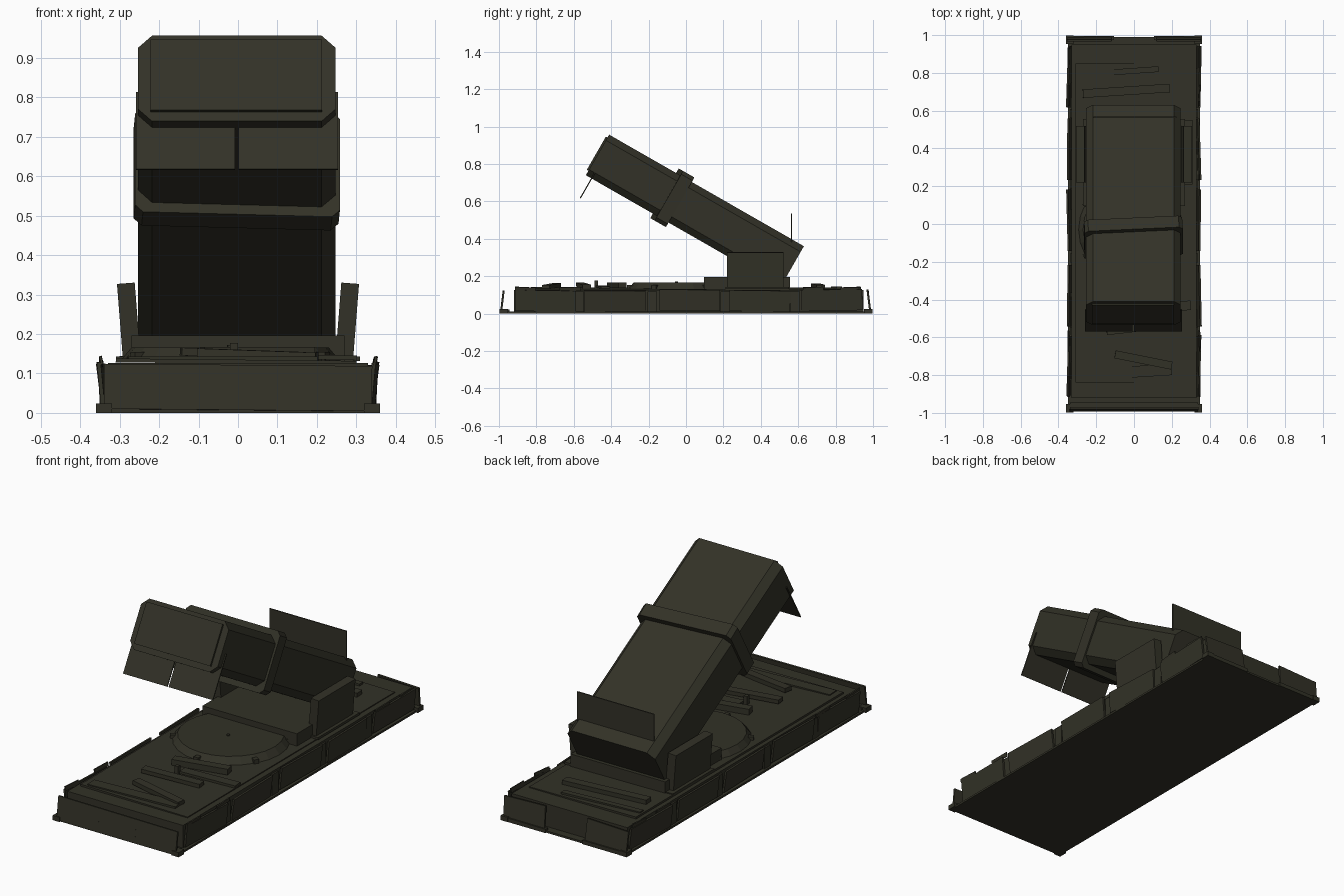
import bpy, bmesh, math, random
from mathutils import Matrix, Vector

random.seed(4)
if bpy.data.objects.get("Cube"):
    bpy.data.objects.remove(bpy.data.objects["Cube"])

olive = bpy.data.materials.new("dark_olive")
olive.use_nodes = True
olive.diffuse_color = (0.032, 0.031, 0.020, 1)
olive.node_tree.nodes["Principled BSDF"].inputs["Base Color"].default_value = olive.diffuse_color


def finish(name, bm, matrix=None):
    if matrix:
        bm.transform(matrix)
    bmesh.ops.recalc_face_normals(bm, faces=bm.faces)
    mesh = bpy.data.meshes.new(name)
    bm.to_mesh(mesh)
    bm.free()
    mesh.materials.append(olive)
    obj = bpy.data.objects.new(name, mesh)
    bpy.context.collection.objects.link(obj)
    return obj


def box(name, center, size, rot=(0, 0, 0), parent=None):
    """Box by centre, size and rotation in degrees."""
    bm = bmesh.new()
    bmesh.ops.create_cube(bm, size=1)
    m = Matrix.Translation(center)
    for angle, axis in zip(reversed(rot), "ZYX"):
        m = m @ Matrix.Rotation(math.radians(angle), 4, axis)
    m = m @ Matrix.Diagonal((*size, 1))
    return finish(name, bm, parent @ m if parent else m)


def chamfered(name, size, cut, matrix):
    """Long box with its four lengthwise edges cut."""
    bm = bmesh.new()
    bmesh.ops.create_cube(bm, size=1)
    bmesh.ops.scale(bm, vec=size, verts=bm.verts)
    edges = [e for e in bm.edges
             if abs((e.verts[0].co - e.verts[1].co).normalized().y) > 0.9]
    bmesh.ops.bevel(bm, geom=edges, offset=cut, segments=1, affect='EDGES')
    return finish(name, bm, matrix)


def cone(name, center, r1, r2, height, sides, rot=0):
    bm = bmesh.new()
    bmesh.ops.create_cone(bm, cap_ends=True, segments=sides,
                          radius1=r1, radius2=r2, depth=height)
    return finish(name, bm, Matrix.Translation(center) @ Matrix.Rotation(math.radians(rot), 4, 'X'))


def bar(name, start, end, z, width, height, tilt=0):
    """Loose bar lying on the deck between two points."""
    a, b = Vector(start), Vector(end)
    d, mid = b - a, (a + b) / 2
    box(name, (mid.x, mid.y, z), (d.length, width, height),
        (0, tilt, math.degrees(math.atan2(d.y, d.x))))


# Chassis
box("base_plate", (0, 0, 0.005), (0.70, 1.98, 0.01))
box("hull", (0, 0.015, 0.066), (0.66, 1.87, 0.122))
box("deck_sheet", (-0.005, 0.005, 0.130), (0.61, 1.69, 0.010), (0, 0.6, 0))
box("front_plate", (0, -0.982, 0.064), (0.68, 0.010, 0.115), (-7, 0.5, 0))
box("front_inner_rail", (0, -0.965, 0.012), (0.68, 0.04, 0.018))
for s, side in ((1, "left"), (-1, "right")):
    box("rear_flap_" + side, (s * 0.235, 0.978, 0.067), (0.235, 0.010, 0.115), (7, s * 2, 0))
    box("rear_foot_" + side, (s * 0.23, 0.985, 0.010), (0.25, 0.022, 0.020))
    for y in (-0.975, 0.975):
        box("corner_foot_" + side, (s * 0.34, y, 0.012), (0.04, 0.045, 0.024))
    box("front_seam_" + side, (s * 0.105, -0.984, 0.05), (0.004, 0.010, 0.05), (-7, 0, 0))

    # Bent side skirts
    for y in (-0.75, -0.38, 0.02, 0.395, 0.78):
        box("side_skirt_" + side, (s * 0.343, y, 0.070 + random.uniform(-0.004, 0.004)),
            (0.010, 0.325, 0.112),
            (random.uniform(-1, 1), s * random.uniform(3, 8), random.uniform(-2, 2)))
    for y in (-0.57, -0.18, 0.21, 0.585):
        box("skirt_gap_post_" + side, (s * 0.333, y, 0.062), (0.012, 0.05, 0.11))
    for y in (-0.86, -0.62, 0.68, 0.88):
        box("torn_skirt_edge_" + side, (s * 0.347, y, 0.130), (0.006, 0.11, 0.022),
            (random.uniform(-4, 4), s * 12, random.uniform(-3, 3)))

# Turntable
cone("turntable", (-0.02, -0.03, 0.148), 0.28, 0.25, 0.036, 24)
cone("turntable_pin", (-0.02, -0.05, 0.168), 0.008, 0.008, 0.008, 8)
for k in range(6):
    a = math.radians(30 + 60 * k)
    box("turntable_lug", (-0.02 + 0.27 * math.cos(a), -0.03 + 0.27 * math.sin(a), 0.143),
        (0.03, 0.025, 0.022), (0, 0, 30 + 60 * k))

# Debris on the deck
bar("debris_front_a", (-0.09, -0.40), (0.19, -0.34), 0.152, 0.045, 0.030)
bar("debris_front_b", (-0.145, -0.566), (0.164, -0.53), 0.150, 0.045, 0.020, 2)
bar("debris_front_c", (0.00, -0.455), (0.30, -0.43), 0.142, 0.050, 0.012, 1)
bar("debris_front_d", (-0.10, -0.69), (0.20, -0.75), 0.147, 0.042, 0.022, 2)
bar("debris_front_e", (-0.28, -0.80), (0.20, -0.77), 0.138, 0.060, 0.010)
bar("debris_upright", (-0.02, -0.48), (0.0, -0.48), 0.155, 0.020, 0.045)
bar("debris_rear_a", (-0.27, 0.69), (0.19, 0.72), 0.147, 0.045, 0.022, 1)
bar("debris_rear_b", (-0.30, 0.79), (0.13, 0.82), 0.139, 0.030, 0.010)

# Launcher mount
box("mount_block", (0, 0.325, 0.163), (0.54, 0.46, 0.066))
for s, side in ((1, "left"), (-1, "right")):
    box("mount_arm_" + side, (s * 0.277, 0.37, 0.234), (0.045, 0.30, 0.19), (0, s * 4.5, 0))
    box("mount_foot_" + side, (s * 0.29, 0.38, 0.137), (0.04, 0.34, 0.012))

# Raised launch box, its local -y pointing forward and up
tube = Matrix.Translation((-0.003, 0.0475, 0.55)) @ Matrix.Rotation(math.radians(-29.8), 4, 'X')
chamfered("launch_box", (0.50, 1.20, 0.25), 0.035, tube)
box("front_cover", (-0.002, -0.603, 0.005), (0.435, 0.014, 0.205), parent=tube)
chamfered("clamp_band", (0.52, 0.070, 0.306), 0.02,
          tube @ Matrix.Translation((0, -0.139, 0)) @ Matrix.Rotation(math.radians(3), 4, 'Z'))
for s, side in ((1, "left"), (-1, "right")):
    box("hanging_flap_" + side, (s * 0.130, -0.565, -0.134), (0.252, 0.006, 0.225), parent=tube)

# Upright rear blast plate
box("blast_plate", (0.005, 0.565, 0.43), (0.44, 0.006, 0.21))
